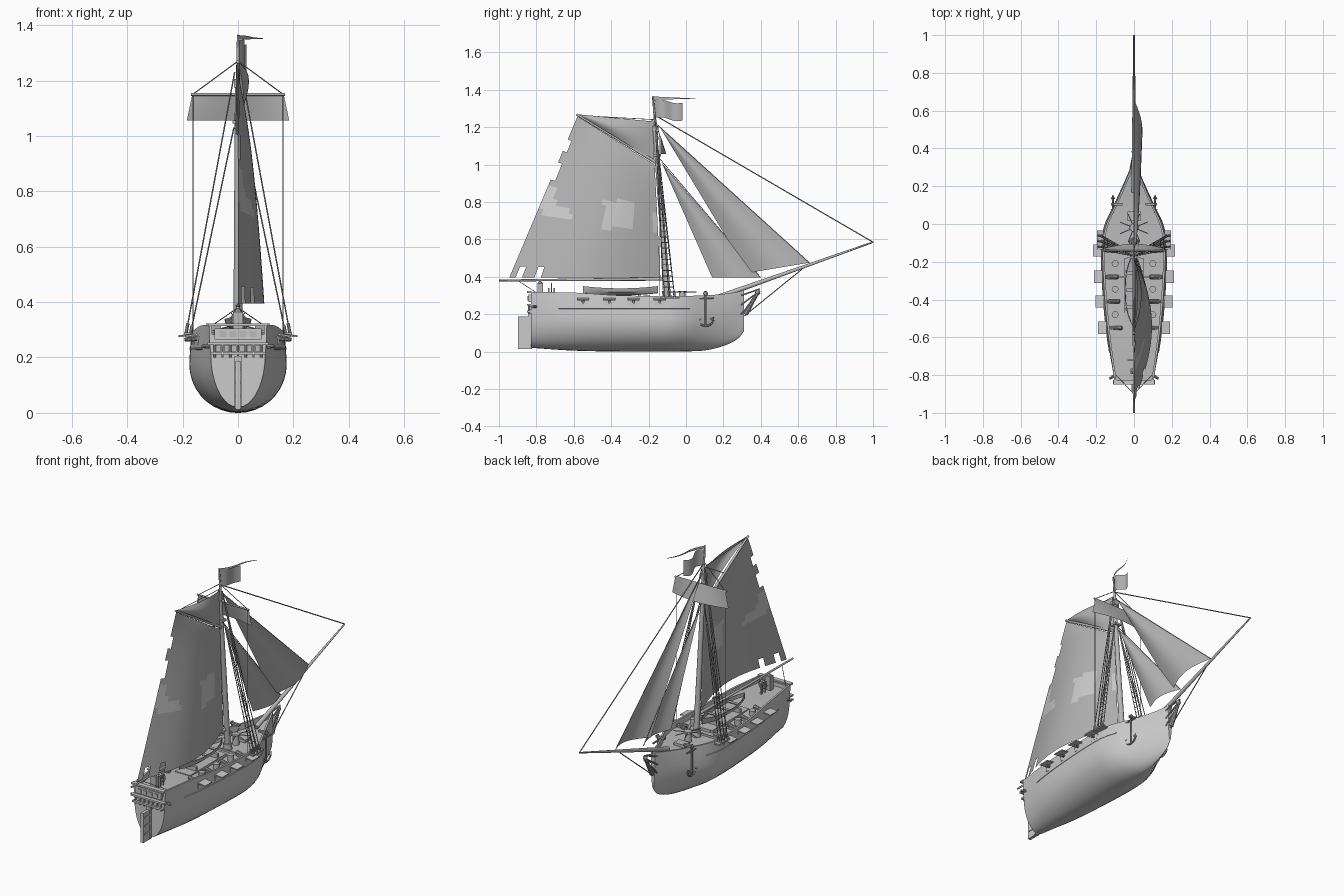
import bpy, bmesh
from math import sin, cos, pi
from mathutils import Vector as V, Matrix

cube = bpy.data.objects.get("Cube")
if cube:
    bpy.data.objects.remove(cube)
parts = []


def mat(name, g):
    m = bpy.data.materials.new(name)
    m.use_nodes = True
    m.diffuse_color = (g, g, g, 1)
    m.node_tree.nodes["Principled BSDF"].inputs["Base Color"].default_value = (g, g, g, 1)
    return m


HULL, DECK, SPAR = mat("pale hull", 0.6), mat("deck grey", 0.5), mat("spar grey", 0.48)
SAIL, PATCH = mat("sail grey", 0.46), mat("patch grey", 0.62)
ROPE, IRON = mat("rope grey", 0.36), mat("iron grey", 0.38)


def finish(bm, name, *mats, recalc=True):
    if recalc:
        bmesh.ops.recalc_face_normals(bm, faces=bm.faces[:])
    me = bpy.data.meshes.new(name)
    bm.to_mesh(me)
    bm.free()
    for m in mats:
        me.materials.append(m)
    ob = bpy.data.objects.new(name, me)
    bpy.context.collection.objects.link(ob)
    parts.append(ob)
    return ob


def rod(bm, a, b, r, r2=None, n=8):
    a, b = V(a), V(b)
    d = b - a
    m = Matrix.Translation((a + b) / 2) @ d.to_track_quat('Z', 'Y').to_matrix().to_4x4()
    bmesh.ops.create_cone(bm, cap_ends=True, segments=n, radius1=r,
                          radius2=r if r2 is None else r2, depth=d.length, matrix=m)


def path(bm, pts, r, n=6):
    for a, b in zip(pts, pts[1:]):
        rod(bm, a, b, r, n=n)


def box(bm, c, s, tilt=0):
    m = Matrix.Translation(c) @ Matrix.Rotation(tilt, 4, 'Y') @ Matrix.Diagonal((*s, 1))
    bmesh.ops.create_cube(bm, size=1, matrix=m)


def loft(bm, rings):
    rows = [[bm.verts.new(p) for p in r] for r in rings]
    n = len(rows[0])
    for a, b in zip(rows, rows[1:]):
        for j in range(n):
            k = (j + 1) % n
            bm.faces.new((a[j], a[k], b[k], b[j]))
    bm.faces.new(rows[0])
    bm.faces.new(rows[-1][::-1])


def sheet(name, corners, offset, nu, nv, hole=None, patch=None):
    """Cloth spanned by tack, clew, head front, head back."""
    a, b, c, d = map(V, corners)
    bm = bmesh.new()
    grid = []
    for i in range(nu + 1):
        u = i / nu
        grid.append([bm.verts.new(a.lerp(b, u).lerp(c.lerp(d, u), j / nv) + V(offset(u, j / nv)))
                     for j in range(nv + 1)])
    for i in range(nu):
        for j in range(nv):
            f = (grid[i][j], grid[i + 1][j], grid[i + 1][j + 1], grid[i][j + 1])
            if hole and hole(i, j):
                continue
            face = bm.faces.new(f)
            p = face.calc_center_median()
            face.material_index = int(bool(patch and patch(p.y, p.z)))
    bmesh.ops.remove_doubles(bm, verts=bm.verts[:], dist=0.0005)
    return finish(bm, name, SAIL, PATCH, recalc=False)


# Hull stations: y, widest half, rail half, keel z, widest z, rail z, fullness
stations = [(-.83, .098, .104, .02, .21, .318, 1), (-.6, .143, .135, .005, .19, .315, 1),
            (-.35, .168, .158, 0, .18, .3, 1), (-.1, .175, .165, 0, .175, .298, 1),
            (.0, .155, .146, .001, .18, .298, 1.1), (.1, .108, .1, .006, .2, .3, 1.2),
            (.2, .062, .056, .03, .22, .308, 1.3), (.28, .026, .024, .07, .24, .32, 1.3),
            (.31, .012, .012, .11, .25, .33, 1)]


def station(y):
    k = max(i for i, s in enumerate(stations[:-1]) if s[0] <= y + 1e-6)
    get = lambda i: stations[min(max(i, 0), len(stations) - 1)]
    p, a, b, q = (get(k + i) for i in (-1, 0, 1, 2))
    t = (y - a[0]) / (b[0] - a[0])
    out = []
    for i in range(1, 7):
        ma = (b[i] - p[i]) / (b[0] - p[0]) * (b[0] - a[0])
        mb = (q[i] - a[i]) / (q[0] - a[0]) * (b[0] - a[0])
        out.append(a[i] * (2*t**3 - 3*t*t + 1) + ma * (t**3 - 2*t*t + t)
                   + b[i] * (3*t*t - 2*t**3) + mb * (t**3 - t*t))
    return out


def side_x(y, z):
    w, d, _, zm, rail, _ = station(y)
    return w + (d - w) * (z - zm) / (rail - zm)


def hull_ring(y):
    w, d, keel, zm, rail, p = station(y)
    dz, inner = rail - .035, max(d - .011, .002)
    half = [(inner, dz), (inner, rail), (d, rail), ((w + d) / 2 + .002, (zm + rail) / 2)]
    half += [(w * sin(a) ** p, zm - (zm - keel) * cos(a)) for a in [pi / 2 * k / 9 for k in range(9, 0, -1)]]
    pts = [(0, dz)] + half + [(0, keel)] + [(-x, z) for x, z in half[::-1]]
    return [(x, y, z) for x, z in pts]


bm = bmesh.new()
loft(bm, [hull_ring(-.83 + 1.14 * i / 48) for i in range(49)])
bmesh.ops.recalc_face_normals(bm, faces=bm.faces[:])
for f in bm.faces:
    f.material_index = int(f.normal.z > .9 and f.calc_center_median().z > .2)
finish(bm, "hull", HULL, DECK)

# Side strakes and rudder
bm = bmesh.new()
for s in (-1, 1):
    path(bm, [(s * side_x(y, .232), y, .232) for y in [-.68 + .05 * i for i in range(15)]], .005)
finish(bm, "side_strakes", HULL)
bm = bmesh.new()
box(bm, (0, -.862, .1), (.018, .075, .175))
box(bm, (0, -.835, .11), (.026, .02, .19))
for z in (.06, .11, .16):
    box(bm, (0, -.86, z), (.026, .06, .01))
finish(bm, "rudder", HULL)

# Stern gallery with windows and rails
bm = bmesh.new()
for z, w in ((.215, .2), (.25, .22), (.318, .215)):
    box(bm, (0, -.838, z), (w, .026, .01))
box(bm, (0, -.836, .285), (.17, .014, .04))
for i in range(-3, 4):
    rod(bm, (i * .028, -.842, .2), (i * .028, -.842, .247), .004)
finish(bm, "stern_gallery", HULL)
bm = bmesh.new()
for i in range(6):
    box(bm, ((i - 2.5) * .028, -.834, .232), (.018, .009, .022))
    if i < 4:
        box(bm, ((i - 1.5) * .036, -.845, .285), (.024, .006, .022))
finish(bm, "stern_windows", DECK)

# Guns, port lids, barrels, channels, anchors: both sides
guns, lids, casks, chans, anchors = (bmesh.new() for _ in range(5))
for s in (-1, 1):
    for y in (-.14, -.28, -.41, -.55):
        x = side_x(y, .27)
        rod(guns, (s * (x - .08), y, .286), (s * (x + .025), y, .264), .011, .007, 10)
        box(guns, (s * (x - .05), y, .274), (.05, .026, .014))
        box(lids, (s * (x + .025), y, .28), (.046, .065, .006), s * .15)
        box(lids, (s * x, y, .262), (.008, .06, .03))
    for y in (-.21, -.345, -.48):
        rod(casks, (s * .1, y, .262), (s * .1, y, .3), .018, .018, 12)
    box(chans, (s * .178, -.085, .287), (.034, .1, .008))
    rod(guns, (s * .1, -.8, .24), (s * .13, -.82, .24), .008, .006)
    x, y = s * (side_x(.1, .25) + .008), .105
    rod(anchors, (x, y, .3), (x, y, .138), .005)
    rod(anchors, (x, y - .045, .285), (x, y + .045, .285), .005)
    path(anchors, [(x, y + .045 * sin(a), .182 - .045 * cos(a)) for a in [-1.3 + .325 * k for k in range(9)]], .005)
    for k in (-1, 1):
        rod(anchors, (x, y + k * .03, .168), (x, y + k * .046, .185), .012, .001, 4)
    path(anchors, [(x, y + .011 * sin(a), .311 - .011 * cos(a)) for a in [pi / 4 * k for k in range(9)]], .0025)
    box(anchors, (x - s * .02, y, .31), (.06, .014, .012))
finish(guns, "guns", IRON)
finish(lids, "port_lids", HULL)
finish(casks, "barrels", DECK)
finish(chans, "shroud_channels", SPAR)
finish(anchors, "anchors", IRON)

# Ship's boat on its cradle over the hatch
bm = bmesh.new()
rings = []
for i in range(13):
    t = i / 6 - 1
    w, lift = .046 * (1 - abs(t) ** 2.6) + .003, .012 * t * t
    half = [(w - .005, .318), (w - .004, .338), (w, .338), (w * .9, .318), (w * .5, .302)]
    pts = [(0, .314)] + half + [(0, .3)] + [(-x, z) for x, z in half[::-1]]
    rings.append([(x, -.35 + .2 * t, z + lift) for x, z in pts])
loft(bm, rings)
for y in (-.44, -.35, -.26):
    box(bm, (0, y, .332), (.08, .018, .005))
finish(bm, "ship_boat", SPAR)
bm = bmesh.new()
box(bm, (0, -.35, .27), (.1, .34, .02))
for y in (-.45, -.25):
    box(bm, (0, y, .29), (.09, .015, .03))
for y in (-.13, -.28, -.41, -.58):
    box(bm, (0, y, .268), (.24, .008, .012))
for y in (-.66, -.2, .04):
    box(bm, (0, y, .272), (.07, .05, .016))
finish(bm, "hatches_and_beams", DECK)

# Steering wheel, binnacle and capstan
bm = bmesh.new()
ring = [(.026 * cos(a), -.72, .335 + .026 * sin(a)) for a in [pi / 8 * k for k in range(17)]]
path(bm, ring, .003)
for k in range(4):
    d = V((cos(pi / 4 * k), 0, sin(pi / 4 * k))) * .035
    rod(bm, V((0, -.72, .335)) - d, V((0, -.72, .335)) + d, .002, n=6)
for y in (-.735, -.705):
    box(bm, (0, y, .305), (.012, .008, .07))
box(bm, (0, -.78, .32), (.035, .03, .09))
rod(bm, (0, -.78, .365), (0, -.78, .378), .014, .004)
finish(bm, "wheel_and_binnacle", SPAR)
bm = bmesh.new()
rod(bm, (0, -.02, .262), (0, -.02, .315), .02, .016, 12)
rod(bm, (0, -.02, .315), (0, -.02, .325), .024, .022, 12)
for k in range(4):
    d = V((cos(pi / 4 * k + .4), sin(pi / 4 * k + .4), 0)) * .08
    rod(bm, V((0, -.02, .319)) - d, V((0, -.02, .319)) + d, .003, n=6)
finish(bm, "capstan", SPAR)

# Mast, boom, gaff, yard, bowsprit
def spar(name, a, b, r, r2):
    bm = bmesh.new()
    rod(bm, a, b, r, r2, 12)
    finish(bm, name, SPAR)


spar("mast", (0, -.095, .26), (0, -.168, 1.2), .017, .011)
spar("topmast", (0, -.155, 1.13), (0, -.178, 1.365), .009, .004)
spar("boom", (0, -.125, .388), (0, -1, .38), .009, .005)
spar("gaff", (0, -.15, 1.005), (0, -.585, 1.268), .009, .006)
spar("yard", (-.17, -.14, 1.15), (.17, -.14, 1.15), .005, .005)
spar("bowsprit", (0, .17, .29), (0, 1, .585), .014, .004)
bm = bmesh.new()
box(bm, (0, -.155, 1.05), (.04, .04, .012))
box(bm, (0, -.165, 1.19), (.03, .035, .03))
rod(bm, (0, -.097, .265), (0, -.1, .3), .026, .022, 12)
finish(bm, "mast_fittings", SPAR)

# Sails
def torn(i, j):
    return (j < 2 and i in (19, 22)) or (i == 23 and 17 <= j <= 19) or (i == 23 and 22 <= j <= 23)


def patched(y, z):
    return ((-.44 < y < -.28 and .66 < z < .81) or (-.78 < y < -.7 and .76 < z < .88)
            or (-.78 < y < -.62 and .72 < z < .78) or (y > -.18 and .64 < z < .75))


def belly(k):
    return lambda u, v: (k * sin(pi * u) * (1 - v) ** .5, 0, 0)


sheet("mainsail", [(0, -.137, .395), (0, -.945, .395), (0, -.168, 1.0), (0, -.58, 1.258)],
      belly(.095), 24, 28, torn, patched)
sheet("gaff_topsail", [(0, -.17, 1.02), (0, -.575, 1.268), (0, -.172, 1.23), (0, -.575, 1.268)],
      lambda u, v: (.04 * sin(pi * u) * sin(pi * (.15 + .7 * v)), 0, 0), 12, 8)
sheet("outer_jib", [(0, .33, .42), (0, .66, .475), (0, -.14, 1.2), (0, -.14, 1.2)], belly(.045), 10, 16)
sheet("inner_jib", [(0, .14, .395), (0, .4, .395), (0, -.13, 1.01), (0, -.13, 1.01)], belly(.035), 10, 16)
sheet("square_topsail", [(-.185, -.135, 1.055), (.185, -.135, 1.055), (-.165, -.135, 1.15), (.165, -.135, 1.15)],
      lambda u, v: (0, .03 * sin(pi * u) * (1 - v), 0), 12, 6)
sheet("flag", [(0, -.165, 1.25), (.03, -.02, 1.235), (0, -.17, 1.345), (.03, -.02, 1.33)],
      lambda u, v: (.015 * sin(2 * pi * u), 0, .006 * sin(2 * pi * u)), 12, 4)
sheet("pennant", [(0, -.178, 1.348), (.09, .05, 1.35), (0, -.178, 1.364), (.09, .05, 1.353)],
      lambda u, v: (.01 * sin(2 * pi * u), 0, 0), 10, 2)

# Shrouds with ratlines and running ropes
bm = bmesh.new()
for s in (-1, 1):
    for top, base in ((V((s * .012, -.165, 1.23)), .188), (V((s * .015, -.15, 1.03)), .172)):
        feet = [V((s * base, y, .285)) for y in (-.12, -.09, -.06)]
        for f in feet:
            rod(bm, f, top, .0025, n=5)
            rod(bm, f, f.lerp(top, .04), .006, n=6)
    for k in range(2, 23):
        rod(bm, feet[0].lerp(top, k / 25), feet[2].lerp(top, k / 25), .002, n=4)
    rod(bm, (s * .163, -.14, 1.15), (s * .163, -.14, .295), .0018, n=5)
    rod(bm, (s * .163, -.14, 1.15), (0, -.17, 1.27), .0022, n=5)
    rod(bm, (s * .095, -.8, .315), (0, -.9, .38), .0018, n=5)
rod(bm, (0, 1, .585), (0, -.168, 1.265), .003, n=6)
rod(bm, (0, .66, .475), (0, -.15, 1.21), .002, n=5)
rod(bm, (0, .4, .395), (0, -.14, 1.03), .002, n=5)
for p in ((0, -.57, 1.262), (0, -.36, 1.132)):
    rod(bm, p, (0, -.172, 1.24), .002, n=5)
rod(bm, (0, .312, .19), (0, .62, .44), .003, n=5)
finish(bm, "rigging", ROPE)

# Bow head rails and figurehead
bm = bmesh.new()
for s in (-1, 1):
    for z in (.2, .25, .3):
        rod(bm, (s * .02, .295, z), (0, .395, .275 + z * .2), .004, n=6)
rod(bm, (0, .315, .2), (0, .375, .3), .016, .009, 10)
bmesh.ops.create_icosphere(bm, subdivisions=2, radius=.013, matrix=Matrix.Translation((0, .382, .318)))
finish(bm, "bow_head", IRON)

# Smooth shading with sharp edges kept
bpy.ops.object.select_all(action='DESELECT')
for ob in parts:
    ob.select_set(True)
bpy.context.view_layer.objects.active = parts[0]
bpy.ops.object.shade_smooth_by_angle(angle=.6)
